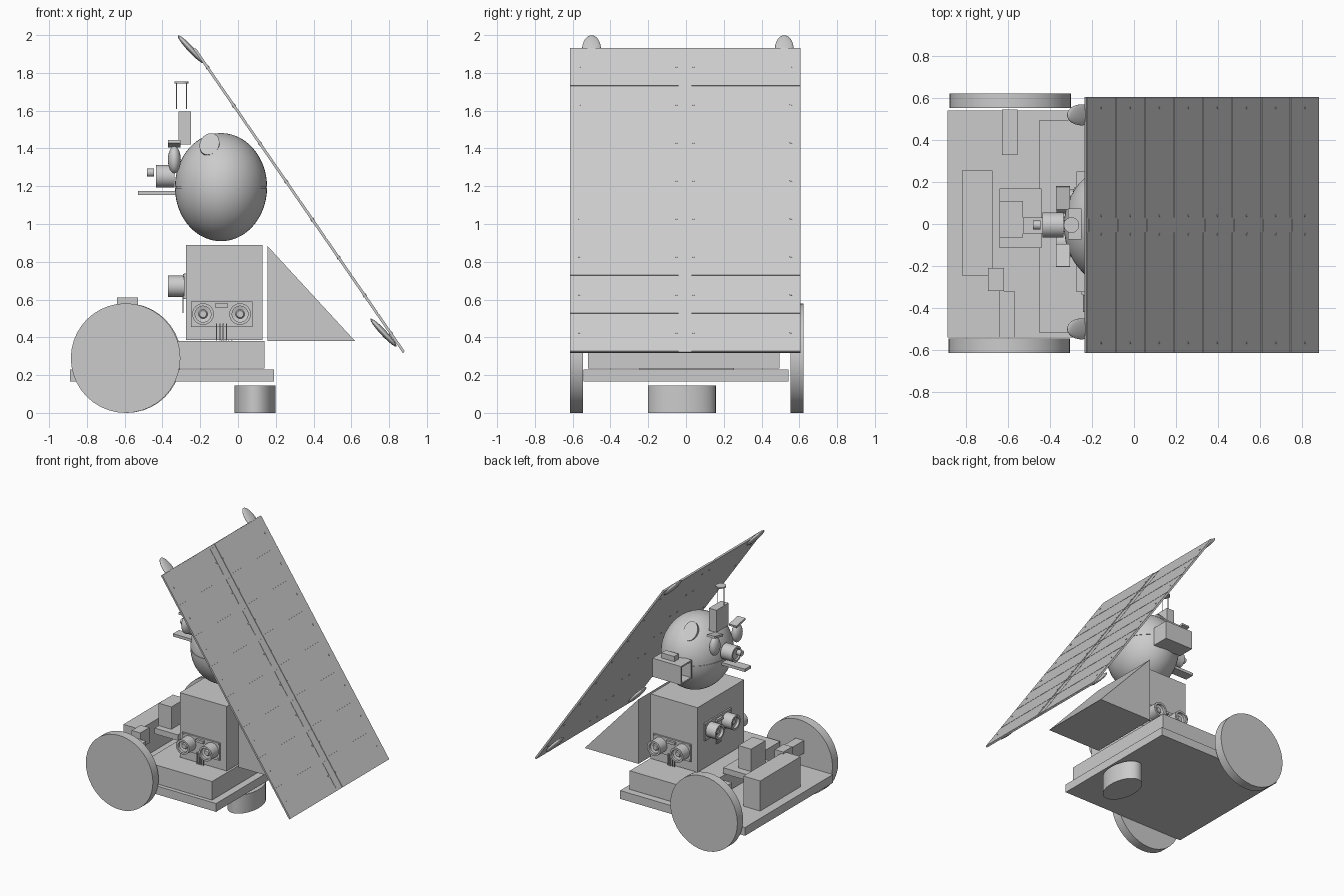
import bpy, bmesh, math
from mathutils import Matrix, Vector

if "Cube" in bpy.data.objects:
    bpy.data.objects.remove(bpy.data.objects["Cube"], do_unlink=True)

gray = bpy.data.materials.new("plain gray")
gray.use_nodes = True
gray.diffuse_color = (0.6, 0.6, 0.6, 1)
gray.node_tree.nodes["Principled BSDF"].inputs["Base Color"].default_value = gray.diffuse_color


def finish(name, bm, smooth=False):
    bmesh.ops.recalc_face_normals(bm, faces=bm.faces)
    mesh = bpy.data.meshes.new(name)
    bm.to_mesh(mesh)
    bm.free()
    mesh.materials.append(gray)
    obj = bpy.data.objects.new(name, mesh)
    bpy.context.collection.objects.link(obj)
    if smooth:
        bpy.ops.object.select_all(action='DESELECT')
        obj.select_set(True)
        bpy.context.view_layer.objects.active = obj
        bpy.ops.object.shade_smooth_by_angle(angle=math.radians(40))
    return obj


def box(name, x, y, z):
    """Box from three (low, high) ranges."""
    bm = bmesh.new()
    spans = (x, y, z)
    centre = Vector([(a + b) / 2 for a, b in spans])
    size = [b - a for a, b in spans]
    bmesh.ops.create_cube(bm, size=1, matrix=Matrix.Translation(centre) @ Matrix.Diagonal((*size, 1)))
    return finish(name, bm)


def turned(name, profile, matrix, steps=40):
    """Spin (radius, height) points round local z, then place with a matrix."""
    bm = bmesh.new()
    verts = [bm.verts.new((r, 0, h)) for r, h in profile]
    edges = [bm.edges.new(pair) for pair in zip(verts, verts[1:])]
    bmesh.ops.spin(bm, geom=verts + edges, axis=(0, 0, 1), cent=(0, 0, 0), steps=steps, angle=math.tau)
    bmesh.ops.remove_doubles(bm, verts=bm.verts, dist=0.0001)
    bm.transform(matrix)
    return finish(name, bm, True)


def place(loc, direction=(0, 0, 1), scale=(1, 1, 1)):
    turn = Vector(direction).to_track_quat('Z', 'Y').to_matrix().to_4x4()
    return Matrix.Translation(loc) @ turn @ Matrix.Diagonal((*scale, 1))


def rod(name, radius, length, loc, direction=(0, 0, 1), scale=(1, 1, 1)):
    return turned(name, [(0, 0), (radius, 0), (radius, length), (0, length)], place(loc, direction, scale))


def ball(name, loc, radii, tilt=0):
    bm = bmesh.new()
    turn = Matrix.Translation(loc) @ Matrix.Rotation(tilt, 4, 'Y') @ Matrix.Diagonal((*radii, 1))
    bmesh.ops.create_uvsphere(bm, u_segments=32, v_segments=20, radius=1, matrix=turn)
    return finish(name, bm, True)


# Chassis
box("base_plate", (-0.89, 0.19), (-0.542, 0.542), (0.165, 0.23))
box("lower_block", (-0.45, 0.14), (-0.52, 0.495), (0.235, 0.38))
rod("back_wheel", 0.29, 0.07, (-0.59, 0.552, 0.29), (0, 1, 0))
rod("front_wheel", 0.29, 0.07, (-0.595, -0.545, 0.29), (0, -1, 0))
rod("support_roller", 1, 0.145, (0.09, -0.022, 0), scale=(0.108, 0.18, 1))

# Equipment on the deck
box("battery_box", (-0.82, -0.675), (-0.245, 0.255), (0.23, 0.465))
box("circuit_tray", (-0.64, -0.44), (-0.115, 0.17), (0.39, 0.435))
box("circuit_box", (-0.64, -0.53), (-0.065, 0.11), (0.43, 0.61))
box("front_motor", (-0.64, -0.57), (-0.54, -0.32), (0.33, 0.43))
box("back_motor", (-0.63, -0.555), (0.33, 0.545), (0.33, 0.43))
box("motor_relay", (-0.695, -0.62), (-0.32, -0.21), (0.36, 0.48))

# Body and rear wedge
box("body", (-0.275, 0.13), (-0.325, 0.25), (0.385, 0.89))
bm = bmesh.new()
sides = [[bm.verts.new((x, y, z)) for x, z in ((0.155, 0.885), (0.155, 0.38), (0.62, 0.38))]
         for y in (-0.215, 0.365)]
for tri in sides:
    bm.faces.new(tri)
for i in range(3):
    j = (i + 1) % 3
    bm.faces.new((sides[0][i], sides[0][j], sides[1][j], sides[1][i]))
finish("wedge", bm)


# Twin range sensors: plate, two tubes with recessed discs, bolts, crystal and pins
def range_sensor(side, loc, angle):
    frame = Matrix.Translation(loc) @ Matrix.Rotation(angle, 4, 'Z')
    parts = [box(side + "_sensor_plate", (-0.163, 0.163), (-0.012, 0), (-0.068, 0.068)),
             box(side + "_sensor_crystal", (-0.035, 0.035), (-0.03, 0), (0.035, 0.055))]
    tube = [(0, 0.01), (0.057, 0.01), (0.057, 0.095), (0.042, 0.095), (0.042, 0.075),
            (0.024, 0.07), (0.018, 0.08), (0, 0.08)]
    for s in (-1, 1):
        parts.append(turned(side + "_sensor_tube", tube, place((s * 0.098, 0, 0), (0, -1, 0))))
        for up in (-1, 1):
            parts.append(rod(side + "_sensor_bolt", 0.007, 0.016, (s * 0.15, 0, up * 0.057), (0, -1, 0), ))
    for k in range(4):
        x = (k - 1.5) * 0.018
        parts.append(box(side + "_sensor_pin", (x - 0.003, x + 0.003), (-0.02, -0.014), (-0.14, -0.05)))
    for part in parts:
        part.data.transform(frame)


range_sensor("front", (-0.087, -0.325, 0.523), 0)
range_sensor("back", (-0.06, 0.25, 0.523), math.pi)
range_sensor("face", (-0.275, 0.01, 0.67), -math.pi / 2)

# Head with a seam round its middle
arc = [(math.cos(t), math.sin(t)) for t in (math.pi * (k / 40 - 0.5) for k in range(41))]
seam = [(1, -0.012), (0.985, -0.012), (0.985, 0.012), (1, 0.012)]
head = [(max(r, 0), h) for r, h in arc[:20]] + seam + [(max(r, 0), h) for r, h in arc[21:]]
turned("head", head, place((-0.09, -0.01, 1.195), scale=(0.244, 0.285, 0.286)), 48)
for side, s in (("front", -1), ("back", 1)):
    rod(side + "_ear_disc", 0.066, 0.03, (-0.147, -0.01 + s * 0.15, 1.405), (-0.14, s * 0.75, 0.6),
        scale=(0.8, 1.1, 1))

# Eyes with tilted lids
for side, y, s in (("front", -0.15, -1), ("back", 0.125, 1)):
    ball(side + "_eye", (-0.337, y, 1.34), (0.034, 0.05, 0.072))
    lid = box(side + "_eyelid", (-0.033, 0.033), (-0.055, 0.055), (-0.008, 0.008))
    lid.data.transform(Matrix.Translation((-0.338, y, 1.425)) @ Matrix.Rotation(s * 0.2, 4, 'X'))

# Nose and mouth
turned("nose", [(0, 0), (0.06, 0), (0.06, 0.1), (0.045, 0.1), (0.04, 0.09), (0, 0.09)],
       place((-0.335, -0.005, 1.253), (-1, 0, 0)))
rod("nose_tip", 0.021, 0.037, (-0.445, -0.005, 1.272), (-1, 0, 0))
box("mouth_plate", (-0.53, -0.32), (-0.045, 0.03), (1.153, 1.175))

# Antenna on its box
box("antenna_box", (-0.315, -0.25), (-0.075, 0.075), (1.42, 1.595))
for x in (-0.325, -0.272):
    rod("antenna_wire", 0.0025, 0.14, (x, -0.005, 1.61))
rod("antenna_cap", 0.037, 0.01, (-0.298, -0.005, 1.745))

# Side camera housing, open toward the face
x_range, y_range, z_range = (-0.225, 0.02), (0.25, 0.385), (1.105, 1.25)
wall = 0.012
for k, z in enumerate(z_range):
    box("camera_shell_level", x_range, y_range, (z, z + wall) if k == 0 else (z - wall, z))
for k, y in enumerate(y_range):
    box("camera_shell_side", x_range, (y, y + wall) if k == 0 else (y - wall, y), z_range)
box("camera_back", (-0.1, 0.02), y_range, z_range)
box("camera_top_box", (-0.14, -0.03), (0.29, 0.345), (1.25, 1.29))

# Slanted solar panel: sheet, slats in two columns, centre strip and bolts
slope = math.atan2(1.61, 1.11)
panel_frame = Matrix.Translation((0.325, -0.005, 1.125)) @ Matrix.Rotation(slope, 4, 'Y')
half_length, half_width, rows = 0.977, 0.61, 8
panel = [box("panel_sheet", (-half_length, half_length), (-half_width, half_width), (-0.008, 0.002))]
pitch = 2 * half_length / rows
for i in range(rows):
    x = -half_length + i * pitch
    for s in (-1, 1):
        y = sorted((s * 0.035, s * half_width))
        panel.append(box("panel_slat", (x + 0.003, x + pitch - 0.003), y, (0, 0.006)))
        for y in (0.045, 0.56):
            panel.append(rod("panel_bolt", 0.006, 0.02, (x + pitch / 2, s * y, -0.011)))
    panel.append(box("panel_centre_strip", (x + 0.02, x + pitch - 0.02), (-0.03, 0.03), (0, 0.004)))
for part in panel:
    part.data.transform(panel_frame)

# Rounded tabs at the panel corners
for y in (-0.5, 0.52):
    ball("top_tab", (-0.25, y, 1.925), (0.1, 0.05, 0.016), 0.82)
    ball("bottom_tab", (0.77, y, 0.425), (0.1, 0.05, 0.016), 0.82)
